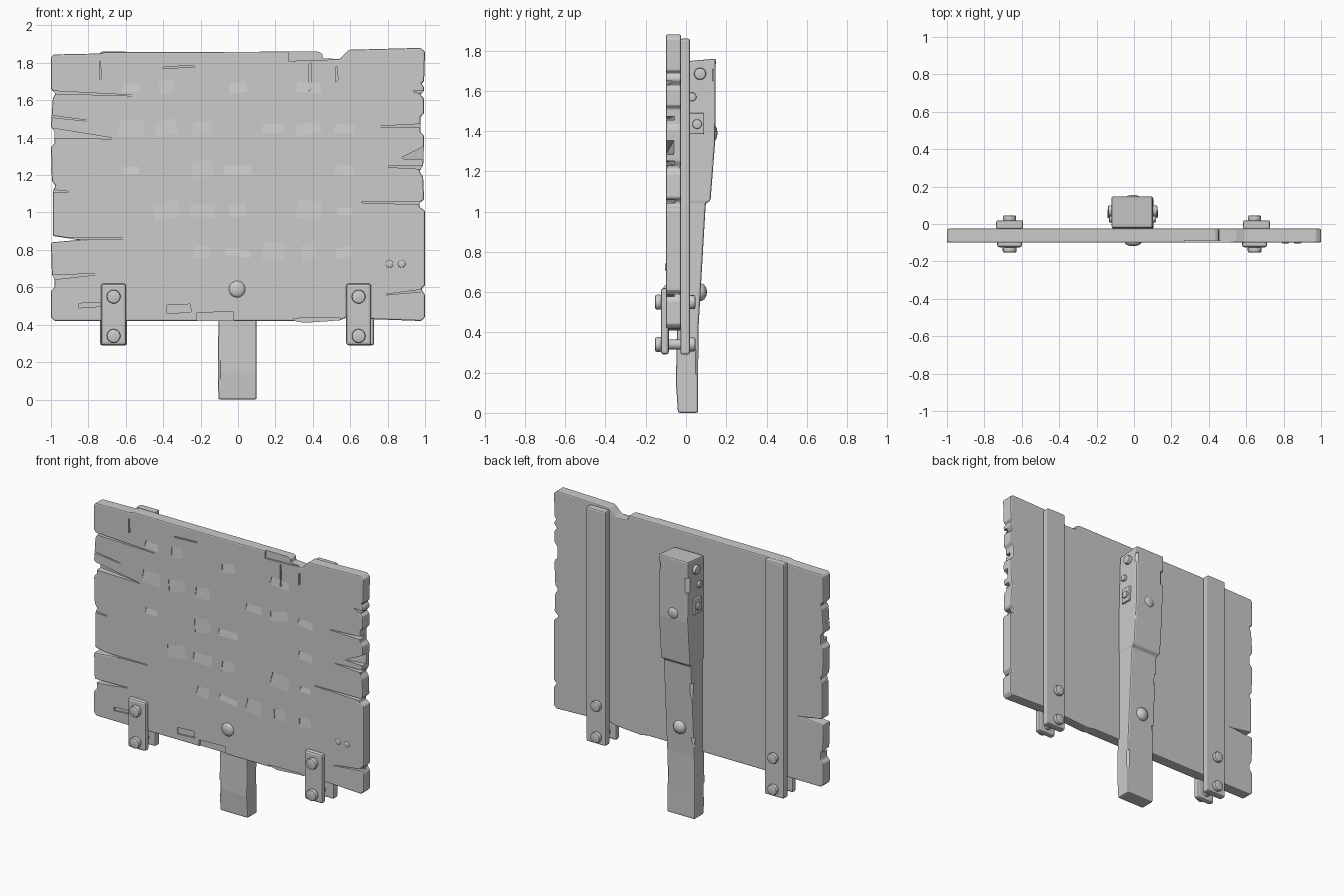
import bpy, bmesh, math, random
from mathutils import Vector, Matrix

if "Cube" in bpy.data.objects:
    bpy.data.objects.remove(bpy.data.objects["Cube"])
random.seed(4)
FRONT, BACK = -0.10, -0.025


def make(name, bm, bevel=0.0, smooth=False):
    bmesh.ops.recalc_face_normals(bm, faces=bm.faces[:])
    me = bpy.data.meshes.new(name)
    bm.to_mesh(me)
    bm.free()
    ob = bpy.data.objects.new(name, me)
    bpy.context.collection.objects.link(ob)
    bpy.ops.object.select_all(action='DESELECT')
    bpy.context.view_layer.objects.active = ob
    ob.select_set(True)
    if bevel:
        m = ob.modifiers.new("bevel", 'BEVEL')
        m.width, m.segments = bevel, 2
        m.limit_method = 'ANGLE'
        bpy.ops.object.modifier_apply(modifier=m.name)
    if smooth:
        bpy.ops.object.shade_smooth_by_angle(angle=math.radians(40))
    return ob


def prism(bm, pts, near, far):
    """Closed solid from (x, z) points; near/far give y per point."""
    a = [bm.verts.new((x, n, z)) for (x, z), n in zip(pts, near)]
    b = [bm.verts.new((x, f, z)) for (x, z), f in zip(pts, far)]
    bm.faces.new(a)
    bm.faces.new(b[::-1])
    for i in range(len(pts)):
        j = (i + 1) % len(pts)
        bm.faces.new((a[i], b[i], b[j], a[j]))


def carve(target, bm):
    bmesh.ops.triangulate(bm, faces=bm.faces[:])
    cutter = make("cutter", bm)
    cutter.hide_render = True
    m = target.modifiers.new("carve", 'BOOLEAN')
    m.operation, m.object, m.solver, m.use_self = 'DIFFERENCE', cutter, 'EXACT', True
    bpy.context.view_layer.objects.active = target
    bpy.ops.object.modifier_apply(modifier=m.name)
    bpy.data.objects.remove(cutter)


def box(name, x, y, z, bevel=0.01):
    bm = bmesh.new()
    prism(bm, [(x[0], z[0]), (x[1], z[0]), (x[1], z[1]), (x[0], z[1])], [y[0]] * 4, [y[1]] * 4)
    return make(name, bm, bevel)


def rod(name, p, q, r, bevel=0.008):
    p, q = Vector(p), Vector(q)
    bm = bmesh.new()
    rot = (q - p).to_track_quat('Z', 'Y').to_matrix().to_4x4()
    bmesh.ops.create_cone(bm, cap_ends=True, segments=16, radius1=r, radius2=r,
                          depth=(q - p).length, matrix=Matrix.Translation((p + q) / 2) @ rot)
    return make(name, bm, bevel, True)


def dome(name, loc, r, h):
    bm = bmesh.new()
    bmesh.ops.create_uvsphere(bm, u_segments=16, v_segments=10, radius=1,
                              matrix=Matrix.Translation(loc) @ Matrix.Diagonal((r, h, r, 1)))
    return make(name, bm, 0, True)


# sign board: ragged outline, extruded
right = [(.99, 1.7), (.975, 1.69), (.99, 1.67), (.99, 1.65), (.97, 1.63), (.99, 1.61), (.99, 1.53),
         (.97, 1.51), (.97, 1.43), (.99, 1.41), (.99, 1.37), (.985, 1.25), (.965, 1.22),
         (.985, 1.19), (.99, 1.07), (.965, 1.05), (.965, 1.03), (.995, 1.01), (.995, .61),
         (.975, .59), (.995, .56), (.995, .44), (.975, .42)]
bottom = [(.57, .435), (.54, .423), (.35, .41), (.3, .42), (-.975, .42)]
left = [(-.995, .44), (-.995, .58), (-.975, .6), (-.975, .64), (-.99, .67), (-.995, .84), (-.85, .853),
        (-.985, .875), (-.985, 1.12), (-.97, 1.14), (-.99, 1.17), (-.995, 1.35), (-.975, 1.37),
        (-.975, 1.43), (-.995, 1.46), (-.985, 1.61), (-.97, 1.635), (-.995, 1.66), (-.995, 1.83)]
top = [(-.98, 1.845), (-.73, 1.85), (-.7, 1.858), (.43, 1.86), (.45, 1.848), (.45, 1.825), (.54, 1.82),
       (.59, 1.87), (.97, 1.88), (.995, 1.86)]
outline = [(x * 1.005, z) for x, z in right + bottom + left + top]
bm = bmesh.new()
prism(bm, outline, [FRONT] * len(outline), [BACK] * len(outline))
board = make("sign_board", bm, 0.008)

# splits running in from the side edges: side, height, tip x, tip height, half width
bm = bmesh.new()
for s, z, tx, tz, w in [(1, 1.465, .75, 1.46, .012), (1, 1.24, .79, 1.245, .012), (1, 1.05, .64, 1.055, .01),
                        (1, .59, .78, .56, .007), (1, 1.33, .87, 1.29, .05), (-1, 1.645, .55, 1.625, .008),
                        (-1, 1.43, .66, 1.395, .03), (-1, .858, .6, .862, .007), (-1, .65, .75, .67, .016),
                        (-1, 1.12, .9, 1.11, .008), (1, 1.63, .93, 1.65, .015), (-1, 1.52, .8, 1.49, .006)]:
    prism(bm, [(s * 1.05, z - w), (s * 1.05, z + w), (s * tx, tz + .002), (s * tx, tz - .002)],
          [-.14] * 4, [-.045, -.045, -.094, -.094])
# shallow rectangular chips near the edges
for x0, x1, z0, z1, d in [(-.38, -.25, .46, .51, .01), (-.22, -.02, .38, .47, .015), (-.85, -.73, .49, .52, .012),
                          (.27, .52, 1.81, 1.9, .012), (.38, .395, 1.65, 1.8, .01), (-.74, -.73, 1.71, 1.81, .01),
                          (.3, .55, .38, .44, .012), (-.4, -.23, 1.77, 1.785, .01), (.52, .535, 1.7, 1.78, .01)]:
    prism(bm, [(x0, z0), (x1, z0 + .008), (x1 - .006, z1), (x0, z1 - .006)], [-.14] * 4, [FRONT + d] * 4)
carve(board, bm)

# slanted gouges on the board face, on a loose grid so they stay separate
bm = bmesh.new()
for i in range(7):
    for j in range(5):
        if random.random() < .3:
            continue
        cx, cz = -.57 + i * .19, .78 + j * .22
        w, h, a = random.uniform(.04, .08), random.uniform(.025, .07), random.uniform(-.2, .2)
        pts = [(cx + u * w - v * h * a, cz + v * h + u * w * a) for u, v in ((-1, -1), (1, -.8), (.8, 1), (-.9, .8))]
        prism(bm, pts, [-.14] * 4, [FRONT - .002, FRONT - .002, FRONT + .007, FRONT + .007])
carve(board, bm)

# post: leaning beam with a stepped thicker head; rings of (z, x0, x1, y0, y1)
bm = bmesh.new()
rings = []
for z, x0, x1, y0, y1 in [(.0, -.105, .10, -.04, .06), (.15, -.107, .10, -.05, .06), (.42, -.105, .10, -.045, .062),
                          (1.04, -.105, .10, -.03, .098), (1.055, -.115, .103, -.03, .122),
                          (1.35, -.115, .103, -.03, .145), (1.76, -.12, .10, -.02, .148)]:
    rings.append([bm.verts.new(c) for c in ((x0, y0, z), (x1, y0, z), (x1, y1, z), (x0, y1, z))])
for a, b in zip(rings, rings[1:]):
    for i in range(4):
        j = (i + 1) % 4
        bm.faces.new((a[i], a[j], b[j], b[i]))
bm.faces.new(rings[0])
bm.faces.new(rings[-1])
for v in rings[-1][:2]:
    v.co.z -= .015
post = make("post", bm, 0.01)

# chips knocked out of the post corners
bm = bmesh.new()
for x, y, z, h in [(-.115, .145, 1.6, .1), (.105, .15, 1.2, .12), (.105, .065, .25, .12), (-.11, .075, .5, .1),
                   (-.112, .09, .85, .14), (-.112, -.05, .16, .1), (.105, .15, 1.68, .06)]:
    m = Matrix.Translation((x, y, z)) @ Matrix.Rotation(.7, 4, 'Z') @ Matrix.Rotation(.1, 4, 'X')
    bmesh.ops.create_cube(bm, size=1, matrix=m @ Matrix.Diagonal((.03, .03, h, 1)))
carve(post, bm)

# battens, clamp plates and through bolts
for side, cx, bx in (("left", -.665, -.665), ("right", .645, .655)):
    box(f"{side}_back_batten", (bx - .072, bx + .072), (BACK - .003, .02), (.29, 1.86))
    box(f"{side}_front_plate", (cx - .067, cx + .067), (-.125, -.085), (.29, .62), .014)
    for k, z in enumerate((.34, .55)):
        rod(f"{side}_bolt_shaft_{k}", (cx, -.13, z), (cx, .03, z), .025, 0)
        rod(f"{side}_bolt_head_{k}", (cx, -.153, z), (cx, -.12, z), .037)
        rod(f"{side}_bolt_nut_{k}", (cx, .015, z), (cx, .046, z), .035)

# round rivets on the board face and post back
dome("front_rivet", (-.005, FRONT, .59), .044, .018)
for k, x in enumerate((.81, .875)):
    dome(f"small_rivet_{k}", (x, FRONT, .725), .02, .005)
dome("post_rivet_low", (-.005, .07, .6), .045, .034)
dome("post_rivet_high", (-.005, .138, .0 + 1.39), .04, .018)

# bolts and pads on both sides of the post head
for side, s, x in (("right", 1, .10), ("left", -1, -.115)):
    rod(f"{side}_post_bolt", (x - s * .02, .07, 1.685), (x + s * .025, .07, 1.685), .03)
    rod(f"{side}_post_stud", (x - s * .02, .03, 1.57), (x + s * .018, .03, 1.57), .022, .005)
    box(f"{side}_post_pad", sorted((x - s * .02, x + s * .015)), (.015, .09), (1.385, 1.49), .006)
    rod(f"{side}_pad_bolt", (x, .055, 1.435), (x + s * .027, .055, 1.435), .024, .006)
